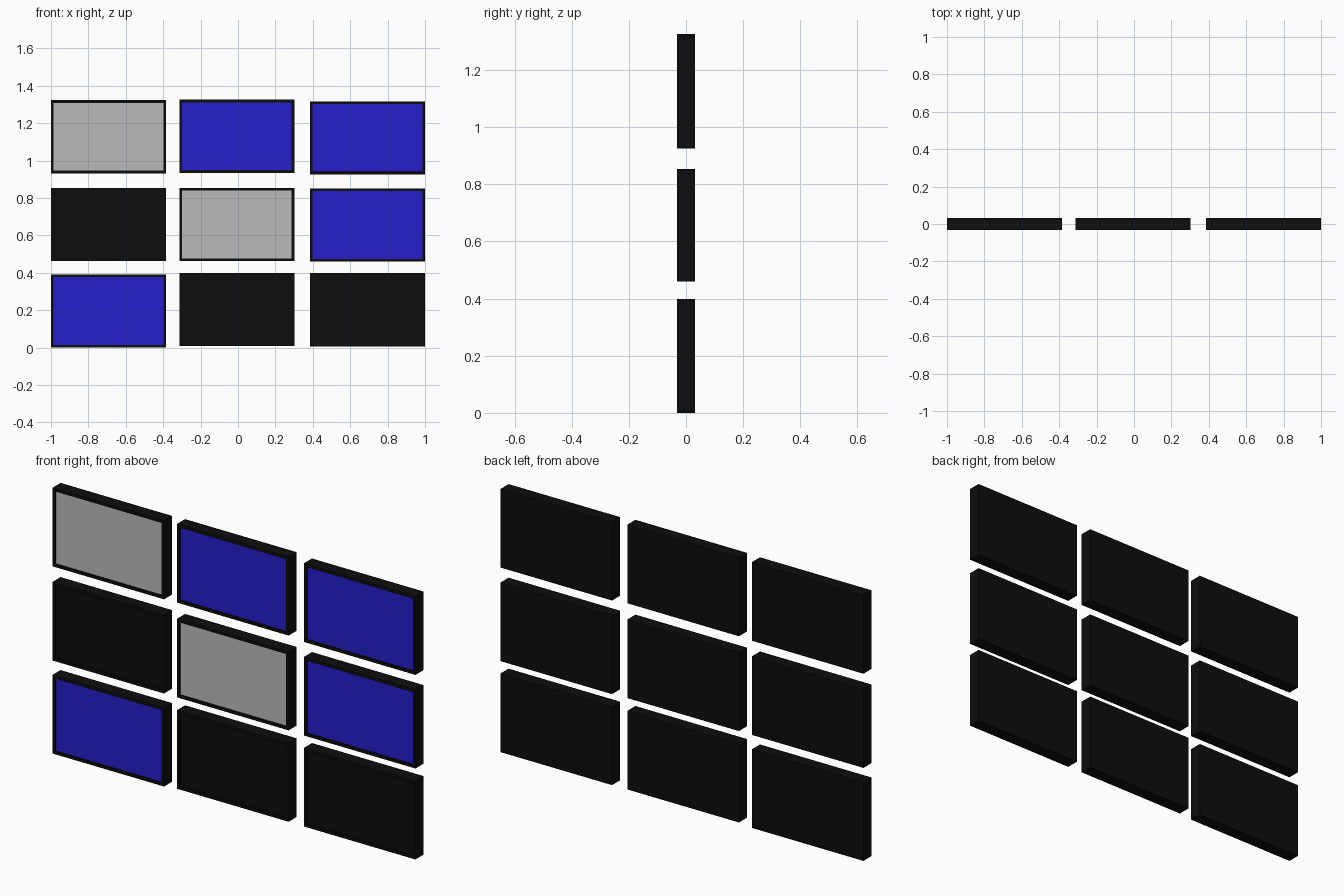
import bpy, bmesh

if "Cube" in bpy.data.objects:
    bpy.data.objects.remove(bpy.data.objects["Cube"])

W, H, D = 0.615, 0.391, 0.064      # panel width, height, depth
BORDER, RECESS = 0.02, 0.008       # frame width, screen set-back


def material(name, rgb):
    m = bpy.data.materials.new(name)
    m.diffuse_color = (*rgb, 1)
    m.use_nodes = True
    m.node_tree.nodes["Principled BSDF"].inputs["Base Color"].default_value = m.diffuse_color
    return m


black = material("black_plastic", (0.004, 0.004, 0.004))
colours = {
    "grey": material("grey_screen", (0.5, 0.5, 0.5)),
    "blue": material("blue_screen", (0.018, 0.014, 0.6)),
    "black": black,
}


def panel(name, x, z, colour):
    """One box with a recessed screen in its front face; z is the bottom edge."""
    bm = bmesh.new()
    bmesh.ops.create_cube(bm, size=1)
    bmesh.ops.scale(bm, vec=(W, D, H), verts=bm.verts)
    bm.normal_update()
    screen = next(f for f in bm.faces if f.normal.y < -0.9)
    # frame, then step back to the screen
    bmesh.ops.inset_region(bm, faces=[screen], thickness=BORDER)
    bmesh.ops.inset_region(bm, faces=[screen], thickness=0.0005, depth=-RECESS)
    screen.material_index = 1
    mesh = bpy.data.meshes.new(name)
    bm.to_mesh(mesh)
    bm.free()
    mesh.materials.append(black)
    mesh.materials.append(colours[colour])
    obj = bpy.data.objects.new(name, mesh)
    obj.location = (x, 0, z + H / 2)
    bpy.context.collection.objects.link(obj)


columns = (-0.6925, -0.0065, 0.6925)
# each row: bottom edge and screen colour of the three panels
rows = {
    "top": ((0.932, "grey"), (0.935, "blue"), (0.926, "blue")),
    "middle": ((0.463, "black"), (0.463, "grey"), (0.46, "blue")),
    "bottom": ((0.0, "blue"), (0.008, "black"), (0.007, "black")),
}
for row, cells in rows.items():
    for side, x, (z, colour) in zip(("left", "centre", "right"), columns, cells):
        panel(f"{row}_{side}_screen", x, z, colour)
